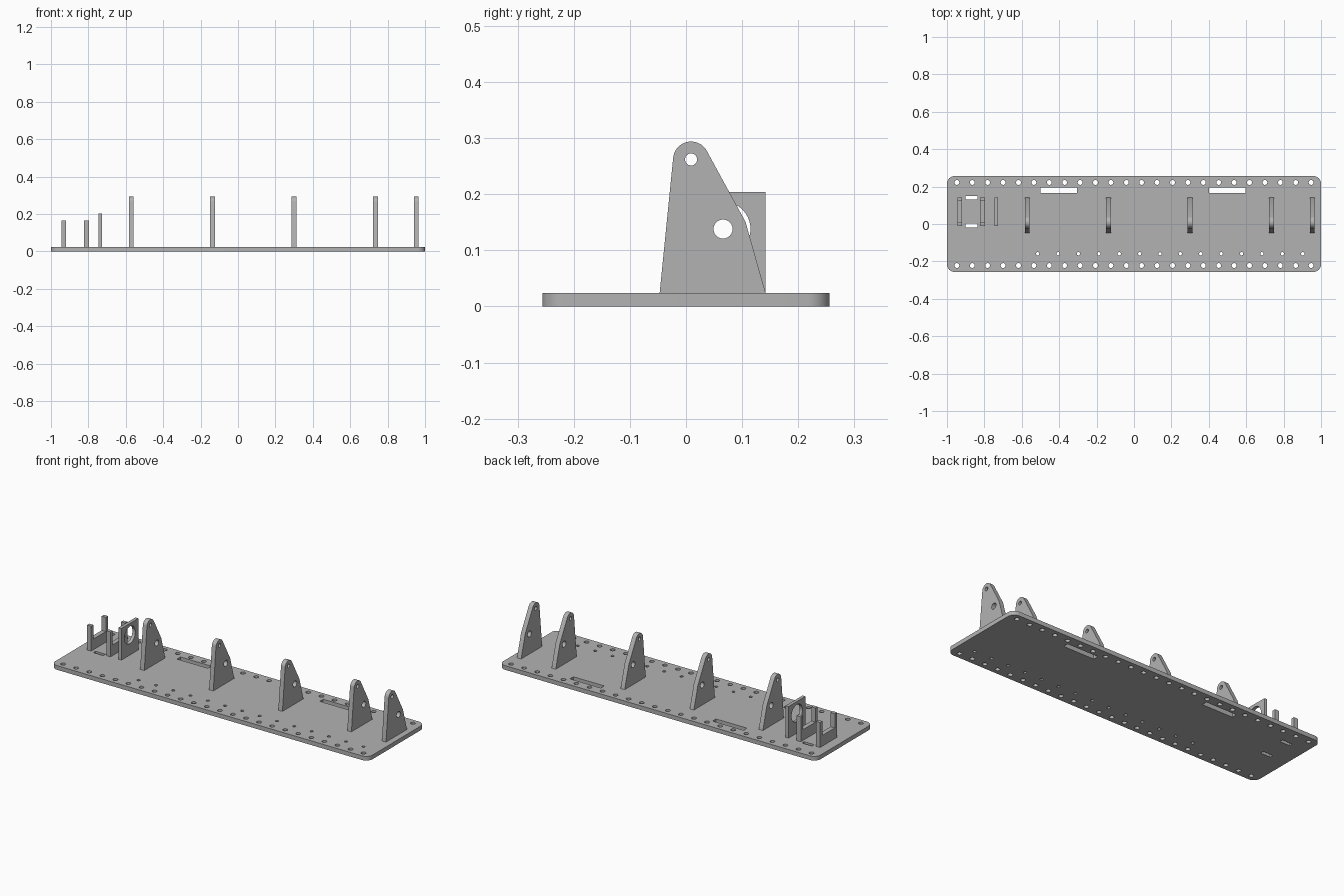
import bpy
import bmesh
from math import sin, cos, radians, tau
from mathutils import Matrix

cube = bpy.data.objects.get("Cube")
if cube:
    bpy.data.objects.remove(cube, do_unlink=True)

# Single grey material
grey = bpy.data.materials.new("plain grey")
grey.use_nodes = True
colour = (0.45, 0.45, 0.45, 1)
grey.diffuse_color = colour
grey.node_tree.nodes["Principled BSDF"].inputs["Base Color"].default_value = colour

# Turns an outline drawn in (y, z) into an upright plate with thickness along x
UPRIGHT = Matrix(((0, 0, 1, 0), (1, 0, 0, 0), (0, 1, 0, 0), (0, 0, 0, 1)))
BASE_TOP = 0.024


def arc(cx, cy, r, start, end, steps):
    angles = [radians(start + (end - start) * i / steps) for i in range(steps + 1)]
    return [(cx + r * cos(a), cy + r * sin(a)) for a in angles]


def circle(cx, cy, r, sides=24):
    return [(cx + r * cos(tau * i / sides), cy + r * sin(tau * i / sides))
            for i in range(sides)]


def rect(x0, y0, x1, y1):
    return [(x0, y0), (x1, y0), (x1, y1), (x0, y1)]


def plate_mesh(name, loops, thickness, matrix):
    """Solid sheet: the first loop is the outline, the others are holes."""
    curve = bpy.data.curves.new(name + " outline", "CURVE")
    curve.dimensions = "2D"
    curve.fill_mode = "BOTH"
    curve.extrude = thickness / 2
    for loop in loops:
        spline = curve.splines.new("POLY")
        spline.points.add(len(loop) - 1)
        for point, (u, v) in zip(spline.points, loop):
            point.co = (u, v, 0, 1)
        spline.use_cyclic_u = True
    helper = bpy.data.objects.new(name + " helper", curve)
    bpy.context.collection.objects.link(helper)
    graph = bpy.context.evaluated_depsgraph_get()
    mesh = bpy.data.meshes.new_from_object(helper.evaluated_get(graph))
    bpy.data.objects.remove(helper, do_unlink=True)
    bpy.data.curves.remove(curve)

    bm = bmesh.new()
    bm.from_mesh(mesh)
    bmesh.ops.remove_doubles(bm, verts=bm.verts, dist=0.00005)
    bm.transform(matrix)
    bmesh.ops.recalc_face_normals(bm, faces=bm.faces)
    bm.to_mesh(mesh)
    bm.free()
    mesh.name = name
    mesh.materials.clear()
    mesh.materials.append(grey)
    return mesh


def place(name, mesh, x=0):
    obj = bpy.data.objects.new(name, mesh)
    bpy.context.collection.objects.link(obj)
    obj.location.x = x
    bpy.ops.object.select_all(action="DESELECT")
    obj.select_set(True)
    bpy.context.view_layer.objects.active = obj
    bpy.ops.object.shade_smooth_by_angle(angle=radians(30))


# Base plate with rounded corners, bolt rows and slots
corner = 0.04
cx, cy = 1 - corner, 0.256 - corner
outline = []
for sx, sy, start in ((1, 1, 0), (-1, 1, 90), (-1, -1, 180), (1, -1, 270)):
    outline += arc(sx * cx, sy * cy, corner, start, start + 90, 8)
loops = [outline]
for i in range(24):
    for y in (-0.222, 0.222):
        loops.append(circle(-0.947 + i * 1.894 / 23, y, 0.013, 16))
for i in range(14):
    loops.append(circle(-0.515 + i * 0.109, -0.159, 0.009, 12))
for x in (-0.5, 0.4):
    loops.append(rect(x, 0.165, x + 0.195, 0.196))
for y in (-0.018, 0.131):
    loops.append(rect(-0.9, y, -0.837, y + 0.02))
base = plate_mesh("base plate", loops, BASE_TOP, Matrix.Translation((0, 0, BASE_TOP / 2)))
place("base_plate", base)

# Tall tapered brackets with a round head and two holes
profile = [(-0.047, BASE_TOP), (0.142, BASE_TOP), (0.106, 0.151)]
profile += arc(0.009, 0.262, 0.032, 28, 174, 20)
tall = plate_mesh("tall bracket",
                  [profile, circle(0.009, 0.262, 0.0108), circle(0.066, 0.138, 0.017)],
                  0.026, UPRIGHT)
for i, x in enumerate((-0.571, -0.136, 0.3, 0.735, 0.953)):
    place(f"tall_bracket_{i + 1}", tall, x)

# Square plate with one large round opening
motor = plate_mesh("square plate",
                   [rect(-0.01, BASE_TOP, 0.142, 0.204), circle(0.066, 0.138, 0.049, 40)],
                   0.018, UPRIGHT)
place("square_plate", motor, -0.737)

# Pair of U-shaped cradles
u_shape = [(-0.01, BASE_TOP), (0.142, BASE_TOP), (0.142, 0.166), (0.122, 0.166),
           (0.122, 0.085), (0.01, 0.085), (0.01, 0.166), (-0.01, 0.166)]
cradle = plate_mesh("cradle", [u_shape], 0.026, UPRIGHT)
for name, x in (("outer_cradle", -0.932), ("inner_cradle", -0.81)):
    place(name, cradle, x)
